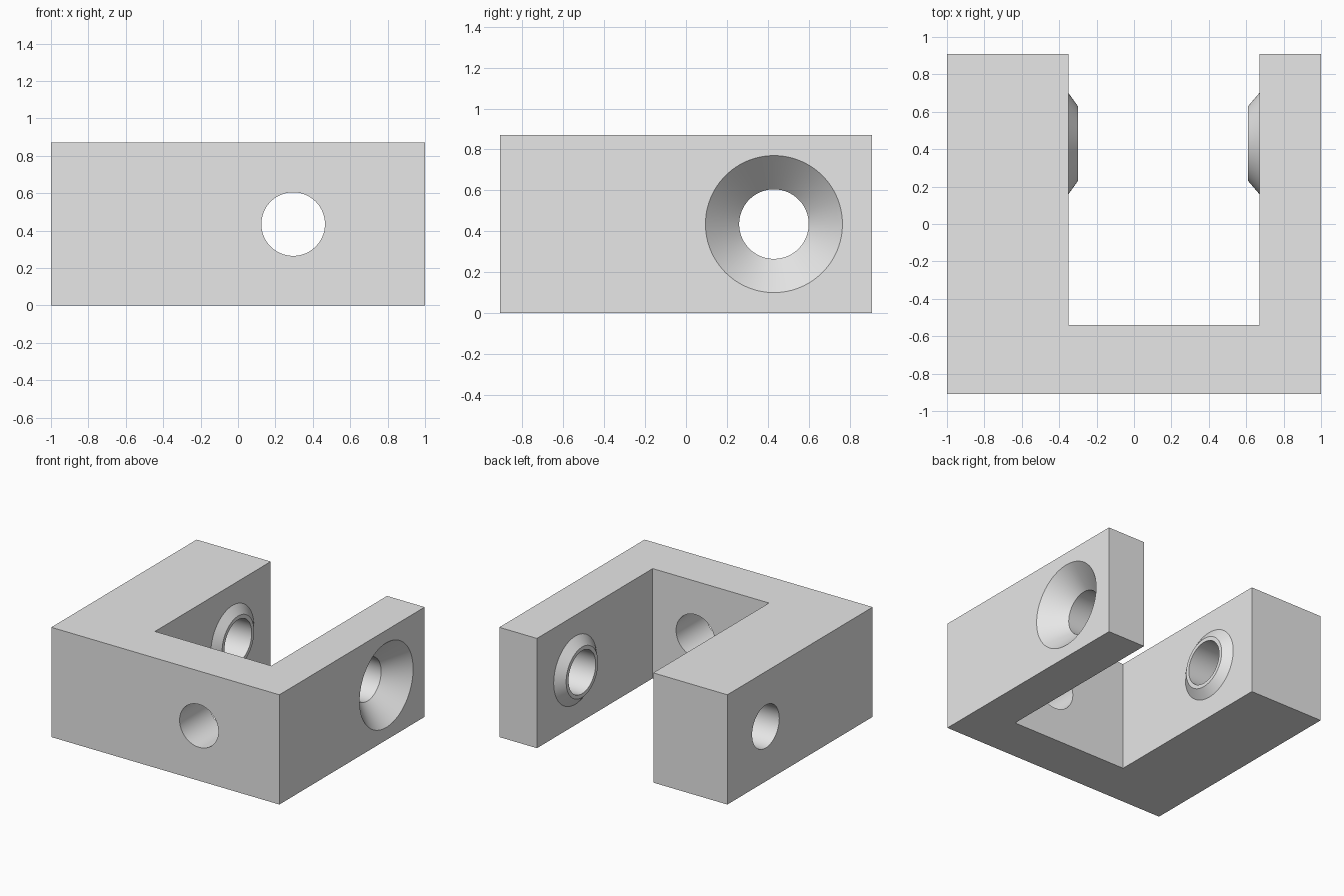
import bpy
import bmesh
from math import cos, sin, tau
from mathutils import Vector

SIDES = 96
HEIGHT = 0.87
MID_Z = HEIGHT / 2
ARM_Y = 0.43      # axis of the holes through both arms
FRONT_X = 0.295   # axis of the hole through the front wall
HOLE_R = 0.17

cube = bpy.data.objects.get("Cube")
if cube:
    bpy.data.objects.remove(cube, do_unlink=True)

grey = bpy.data.materials.new("plain grey")
grey.use_nodes = True
grey.diffuse_color = (0.8, 0.8, 0.8, 1)
grey.node_tree.nodes["Principled BSDF"].inputs["Base Color"].default_value = (0.8, 0.8, 0.8, 1)


def finish(name, bm):
    bmesh.ops.recalc_face_normals(bm, faces=bm.faces)
    mesh = bpy.data.meshes.new(name)
    bm.to_mesh(mesh)
    bm.free()
    mesh.materials.append(grey)
    obj = bpy.data.objects.new(name, mesh)
    bpy.context.collection.objects.link(obj)
    return obj


def turned(name, stations, place):
    """Closed round solid from (distance, radius) stations along an axis."""
    bm = bmesh.new()
    rings = [[bm.verts.new(place(d, r * cos(tau * i / SIDES), r * sin(tau * i / SIDES)))
              for i in range(SIDES)] for d, r in stations]
    for a, b in zip(rings, rings[1:]):
        for i in range(SIDES):
            j = (i + 1) % SIDES
            bm.faces.new((a[i], a[j], b[j], b[i]))
    bm.faces.new(rings[0])
    bm.faces.new(rings[-1])
    return finish(name, bm)


def along_x(d, u, v):
    return Vector((d, ARM_Y + u, MID_Z + v))


def along_y(d, u, v):
    return Vector((FRONT_X + u, d, MID_Z + v))


def combine(target, tool, operation):
    tool.hide_render = True
    mod = target.modifiers.new(tool.name, "BOOLEAN")
    mod.operation = operation
    mod.solver = "EXACT"
    mod.object = tool
    bpy.context.view_layer.objects.active = target
    bpy.ops.object.modifier_apply(modifier=mod.name)
    bpy.data.objects.remove(tool, do_unlink=True)


# U-shaped block
outline = [(-1, -0.91), (1, -0.91), (1, 0.91), (0.67, 0.91),
           (0.67, -0.54), (-0.35, -0.54), (-0.35, 0.91), (-1, 0.91)]
bm = bmesh.new()
base = bm.faces.new([bm.verts.new((x, y, 0)) for x, y in outline])
top = bmesh.ops.extrude_face_region(bm, geom=[base])["geom"]
bmesh.ops.translate(bm, vec=(0, 0, HEIGHT),
                    verts=[v for v in top if isinstance(v, bmesh.types.BMVert)])
bracket = finish("bracket", bm)

# Tapered bosses on the inner faces of the arms
for name, wall, side, rise in (("right_boss", -0.35, 1, 0.05), ("left_boss", 0.67, -1, 0.06)):
    boss = turned(name, [(wall - side * 0.1, 0.27), (wall, 0.27), (wall + side * rise, 0.2)], along_x)
    combine(bracket, boss, "UNION")

# Bore through both arms, countersunk on the outside of the thin arm
bore = turned("arm_bore", [(-1.1, HOLE_R), (0.835, HOLE_R), (1.05, 0.385)], along_x)
combine(bracket, bore, "DIFFERENCE")

# Plain hole through the front wall
front_hole = turned("front_hole", [(-1.1, HOLE_R), (-0.4, HOLE_R)], along_y)
combine(bracket, front_hole, "DIFFERENCE")

# Smooth round surfaces, sharp edges
bpy.ops.object.select_all(action="DESELECT")
bracket.select_set(True)
bpy.context.view_layer.objects.active = bracket
bpy.ops.object.shade_smooth_by_angle(angle=0.5)
